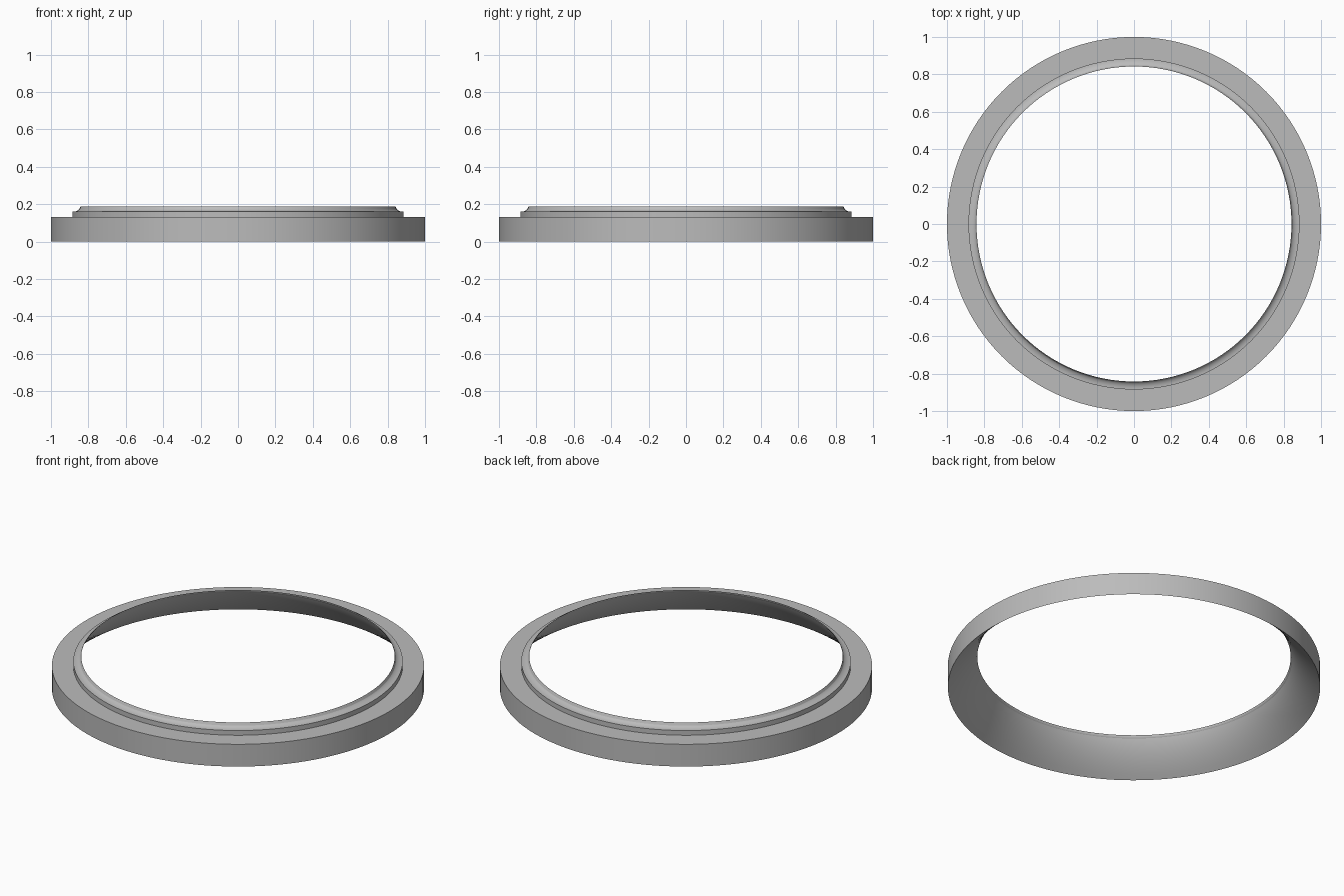
import bpy, bmesh, math

cube = bpy.data.objects.get("Cube")
if cube:
    bpy.data.objects.remove(cube, do_unlink=True)

SEGMENTS = 128
STEPS = 8
HEIGHT = 0.188
TOP_R = 0.842

# Single grey finish
grey = bpy.data.materials.new("grey_metal")
grey.use_nodes = True
colour = (0.5, 0.5, 0.5, 1)
grey.diffuse_color = colour
grey.node_tree.nodes["Principled BSDF"].inputs["Base Color"].default_value = colour

# Outer wall, shoulder and raised lip
profile = [(1, 0), (1, 0.132), (0.885, 0.132), (0.885, 0.16)]

# Concave cove from the lip up to the thin top rim
for i in range(1, STEPS + 1):
    a = math.pi / 2 * i / STEPS
    profile.append((0.885 - (0.885 - TOP_R) * math.sin(a),
                    HEIGHT - (HEIGHT - 0.16) * math.cos(a)))

# Flared bore from the rim back down to the outer bottom edge
for i in range(1, STEPS):
    z = HEIGHT * (1 - i / STEPS)
    t = z / HEIGHT
    profile.append((1 - (1 - TOP_R) * (1.5 * t - 0.5 * t * t), z))

# Revolve the closed profile
bm = bmesh.new()
rings = []
for s in range(SEGMENTS):
    a = 2 * math.pi * s / SEGMENTS
    rings.append([bm.verts.new((r * math.cos(a), r * math.sin(a), z)) for r, z in profile])
count = len(profile)
for s in range(SEGMENTS):
    here, after = rings[s], rings[(s + 1) % SEGMENTS]
    for k in range(count):
        n = (k + 1) % count
        bm.faces.new((here[k], after[k], after[n], here[n]))
bmesh.ops.recalc_face_normals(bm, faces=bm.faces)

mesh = bpy.data.meshes.new("bezel_ring")
bm.to_mesh(mesh)
bm.free()
mesh.materials.append(grey)
ring = bpy.data.objects.new("bezel_ring", mesh)
bpy.context.collection.objects.link(ring)

# Smooth curves with crisp shoulders
bpy.ops.object.select_all(action='DESELECT')
ring.select_set(True)
bpy.context.view_layer.objects.active = ring
bpy.ops.object.shade_smooth_by_angle(angle=math.radians(30))
